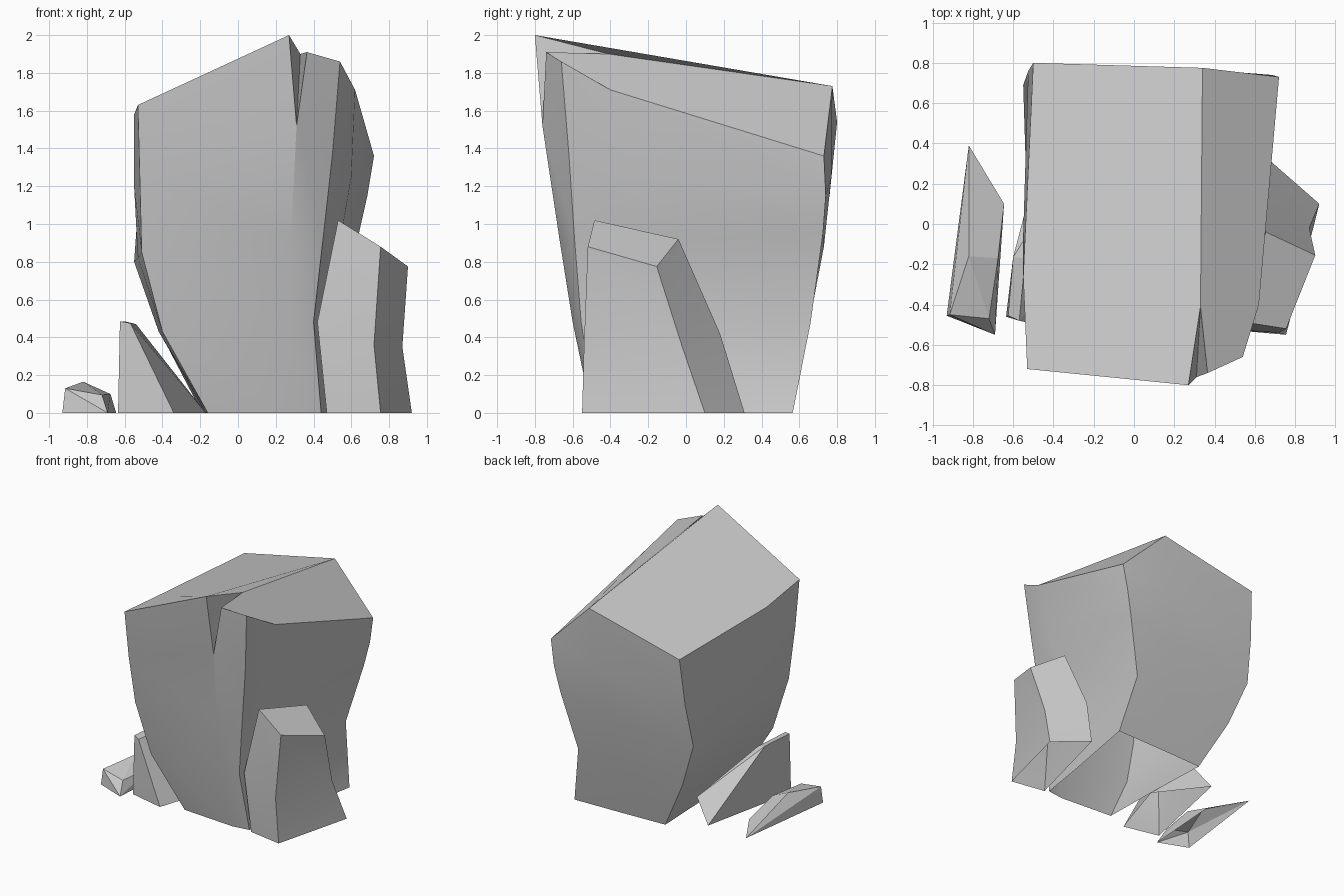
import bpy, bmesh

if "Cube" in bpy.data.objects:
    bpy.data.objects.remove(bpy.data.objects["Cube"])


def finish(name, bm, angle):
    # open undersides, outward normals, crisp edges above the angle
    bmesh.ops.recalc_face_normals(bm, faces=bm.faces)
    me = bpy.data.meshes.new(name)
    bm.to_mesh(me)
    bm.free()
    ob = bpy.data.objects.new(name, me)
    bpy.context.collection.objects.link(ob)
    bpy.ops.object.select_all(action='DESELECT')
    ob.select_set(True)
    bpy.context.view_layer.objects.active = ob
    bpy.ops.object.shade_smooth_by_angle(angle=angle)
    return ob


def chunk(name, points):
    # faceted stone: convex hull with the ground face removed
    bm = bmesh.new()
    for p in points:
        bm.verts.new(p)
    bmesh.ops.convex_hull(bm, input=bm.verts[:])
    ground = [f for f in bm.faces if all(v.co.z < 0.001 for v in f.verts)]
    bmesh.ops.delete(bm, geom=ground, context='FACES_ONLY')
    bmesh.ops.delete(bm, geom=[e for e in bm.edges if not e.link_faces], context='EDGES')
    bmesh.ops.dissolve_limit(bm, angle_limit=0.09, verts=bm.verts[:], edges=bm.edges[:])
    return finish(name, bm, 0.2)


def loft(bm, rings):
    for a, b in zip(rings, rings[1:]):
        for i in range(len(a)):
            j = (i + 1) % len(a)
            bm.faces.new((a[i], a[j], b[j], b[i]))


# Main boulder: columns running down the wall, counter-clockwise from front left
columns = [
    [(-.52, -.68, 1.25), (-.51, -.61, .85), (-.40, -.56, .43), (-.16, -.465, 0)],
    [(.31, -.76, 1.52), (.28, -.67, .92), (.28, -.60, .48), (.30, -.50, 0)],
    [(.50, -.62, 1.37), (.45, -.59, .92), (.40, -.555, .48), (.44, -.48, 0)],
    [(.60, -.30, 1.25), (.54, -.20, .90), (.44, -.15, .48), (.50, -.10, 0)],
    [(.685, .74, 1.15), (.64, .725, .95), (.52, .66, .48), (.62, .565, 0)],
    [(.30, .77, 1.25), (.22, .73, .88), (.18, .65, .46), (.20, .555, 0)],
    [(-.525, .76, 1.15), (-.55, .69, .80), (-.41, .63, .42), (-.19, .54, 0)],
    [(-.55, -.05, 1.2), (-.53, .05, .82), (-.42, .05, .43), (-.17, .05, 0)],
]
bm = bmesh.new()
rings = [[bm.verts.new(c[k]) for c in columns] for k in range(4)]
loft(bm, rings)

# Slanted crown of the boulder, split at the front by a notch
fl, peak, chip, fr, rm, br, bk, bl, lm, notch = [bm.verts.new(p) for p in (
    (-.53, -.72, 1.63), (.27, -.80, 2.0), (.365, -.74, 1.91), (.54, -.66, 1.86),
    (.62, -.40, 1.71), (.72, .73, 1.36), (.34, .775, 1.73), (-.50, .80, 1.54),
    (-.55, -.26, 1.58), (.33, -.41, 1.90))]
r = rings[0]
for face in ((fl, peak, notch, bk, bl, lm), (notch, chip, fr, rm, br, bk),
             (peak, r[1], notch), (notch, r[1], chip),
             (fl, r[0], r[1], peak), (chip, r[1], r[2], fr), (fr, r[2], r[3], rm),
             (rm, r[3], r[4], br), (br, r[4], r[5], bk), (bk, r[5], r[6], bl),
             (bl, r[6], r[7], lm), (lm, r[7], r[0], fl)):
    bm.faces.new(face)
finish("main_boulder", bm, 0.5)

# Leaning stone on the right: three rings and a cap
bm = bmesh.new()
rings = [[bm.verts.new(p) for p in ring] for ring in (
    [(.53, -.485, 1.02), (.755, -.52, .88), (.90, -.155, .775), (.655, -.04, .92)],
    [(.42, -.52, .48), (.72, -.54, .36), (.87, -.02, .35), (.62, .18, .42)],
    [(.47, -.50, 0), (.755, -.55, 0), (.92, .10, 0), (.68, .31, 0)])]
loft(bm, rings)
bm.faces.new(rings[0])
finish("right_stone", bm, 0.5)

# Wedge under the left overhang
chunk("left_wedge", [
    (-.635, -.46, 0), (-.34, -.53, 0), (-.17, 0, 0), (-.46, .37, 0),
    (-.625, -.455, .485), (-.57, -.48, .475), (-.60, -.165, .485),
    (-.54, -.17, .47), (-.31, .30, .17)])

# Small low stone at the far left
chunk("small_stone", [
    (-.93, -.455, 0), (-.69, -.55, 0), (-.645, .10, 0), (-.82, .39, 0),
    (-.915, -.45, .13), (-.72, -.47, .095), (-.82, -.16, .165), (-.675, -.17, .10)])
